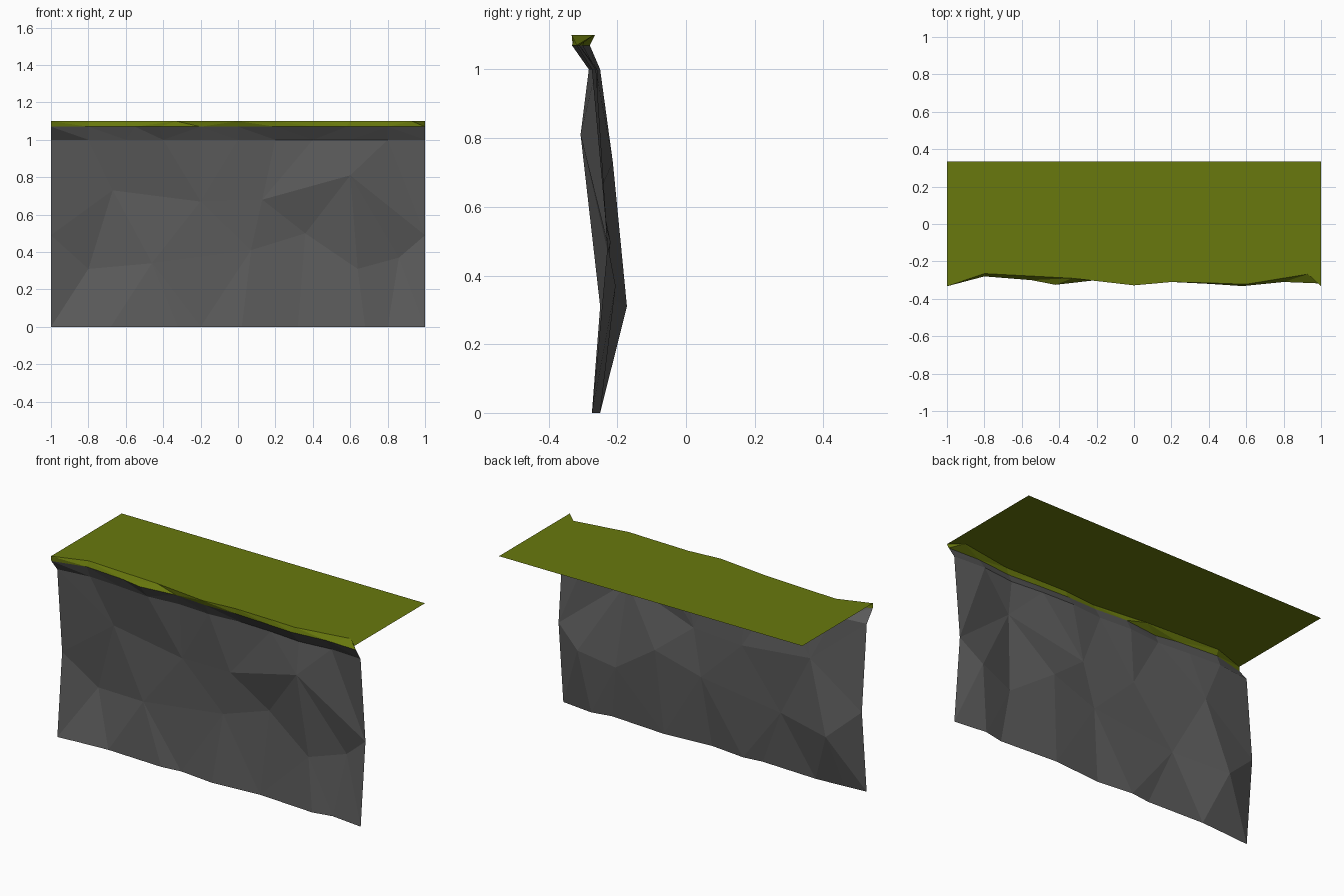
import bpy
from mathutils import Vector
from mathutils.geometry import delaunay_2d_cdt

if "Cube" in bpy.data.objects:
    bpy.data.objects.remove(bpy.data.objects["Cube"])


def material(name, rgb):
    m = bpy.data.materials.new(name)
    m.diffuse_color = (*rgb, 1)
    m.use_nodes = True
    m.node_tree.nodes["Principled BSDF"].inputs["Base Color"].default_value = m.diffuse_color
    return m


def make_object(name, verts, faces, mat):
    me = bpy.data.meshes.new(name)
    me.from_pydata(verts, [], faces)
    me.materials.append(mat)
    ob = bpy.data.objects.new(name, me)
    bpy.context.collection.objects.link(ob)
    return ob


def row(z, pairs):
    return [(x, y, z) for x, y in pairs]


def sheet(name, rows, loose, mat):
    """Faceted upright sheet: triangulate points seen from the front, keeping rows as creases."""
    pts, edges = [], []
    for r in rows:
        edges += [(len(pts) + i, len(pts) + i + 1) for i in range(len(r) - 1)]
        pts += r
    pts += loose
    res = delaunay_2d_cdt([Vector((x, z)) for x, y, z in pts], edges, [], 0, 1e-5)
    verts = [(c.x, pts[o[0]][1], c.y) for c, o in zip(res[0], res[3])]
    return make_object(name, verts, [list(f) for f in res[2]], mat)


rock = material("grey rock", (0.105, 0.105, 0.105))
grass = material("olive grass", (0.14, 0.19, 0.004))

# contour lines of the cliff, from the foot up to the grass edge
foot = row(0, [(-1, -.273), (-.86, -.262), (-.68, -.25), (-.32, -.265), (-.2, -.25), (.02, -.274),
               (.32, -.25), (.68, -.274), (.8, -.25), (1, -.273)])
brow = row(1, [(-1, -.274), (-.8, -.25), (-.6, -.262), (-.4, -.28), (-.2, -.262), (0, -.275),
               (.2, -.258), (.4, -.265), (.6, -.283), (.8, -.262), (1, -.274)])
lip = row(1.07, [(-1, -.33), (-.8, -.28), (-.55, -.30), (-.42, -.325), (-.2, -.30), (0, -.315),
                 (.2, -.31), (.4, -.32), (.58, -.332), (.8, -.31), (1, -.318)])
rim = row(1.1, [(-1, -.333), (-.8, -.265), (-.33, -.29), (0, -.328), (.2, -.31),
                (.43, -.316), (.6, -.322), (.93, -.268), (1, -.333)])

# dents and bulges in the rock face
bumps = [(-1, -.228, .49), (-.8, -.172, .31), (-.46, -.235, .34), (-.67, -.213, .73), (-.2, -.24, .67),
         (.13, -.258, .68), (.36, -.22, .5), (.07, -.24, .41), (.64, -.25, .31), (.86, -.205, .37),
         (.6, -.307, .81), (1, -.228, .49)]

sheet("rock_face", [foot, brow, lip], bumps, rock)
sheet("grass_edge", [lip, rim], [], grass)

# flat grass on top, running back from the uneven rim
top = rim + [(1, .333, 1.1), (-1, .333, 1.1)]
make_object("grass_top", top, [list(range(len(top)))], grass)
